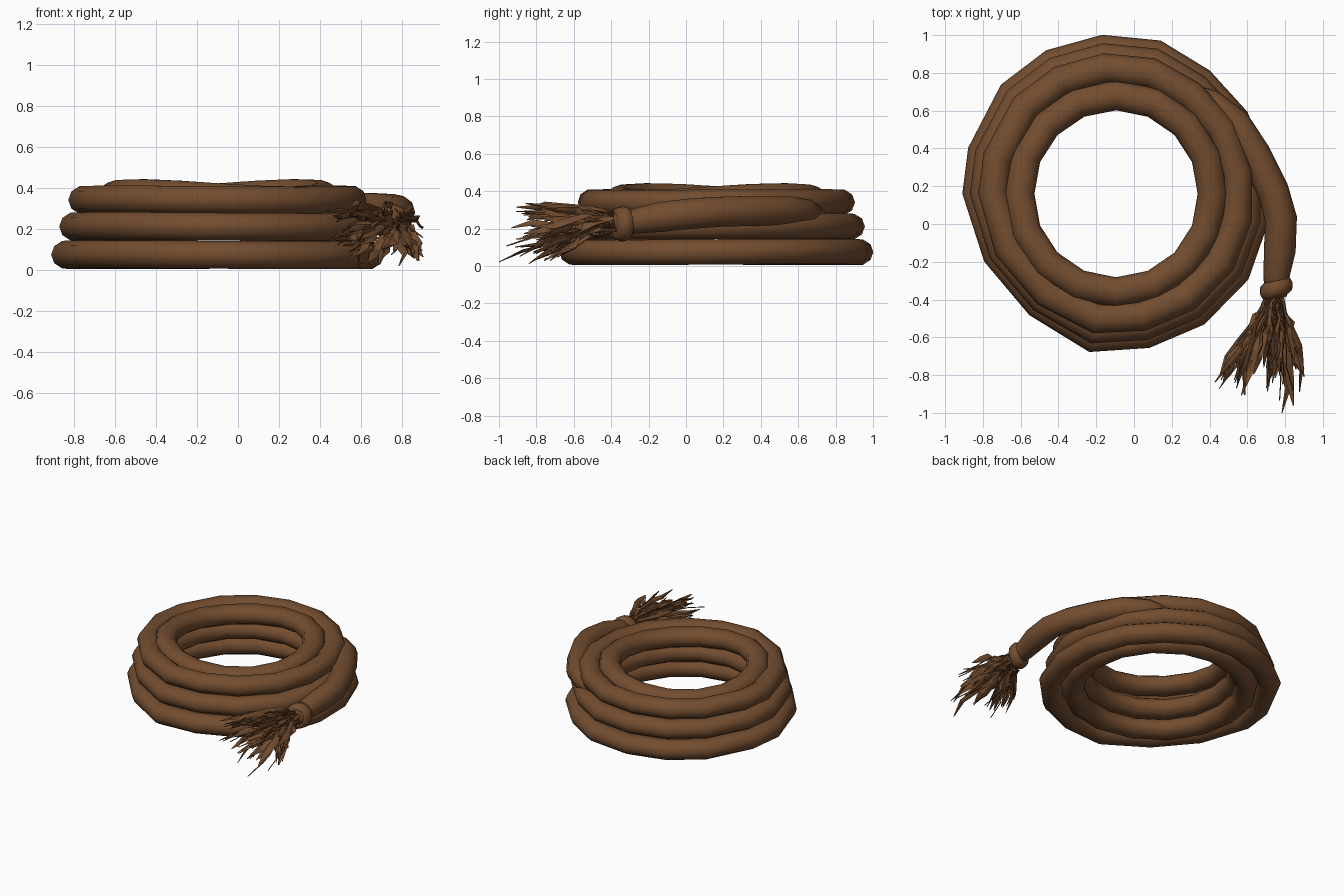
import bpy, bmesh, math, random
from mathutils import Vector

random.seed(4)
if "Cube" in bpy.data.objects:
    bpy.data.objects.remove(bpy.data.objects["Cube"])

brown = bpy.data.materials.new("rope brown")
brown.use_nodes = True
brown.diffuse_color = (0.17, 0.074, 0.029, 1)
brown.node_tree.nodes["Principled BSDF"].inputs["Base Color"].default_value = brown.diffuse_color


def sweep(bm, path, widths, heights, sides=10, closed=False, roll=0.0):
    """Sweep an oval section along a path and add it to the bmesh."""
    path = [Vector(p) for p in path]
    n = len(path)
    rings = []
    for i, p in enumerate(path):
        before = path[i - 1] if closed or i > 0 else p
        after = path[(i + 1) % n] if closed or i < n - 1 else p
        along = (after - before).normalized()
        side = along.cross(Vector((0, 0, 1))).normalized()
        up = side.cross(along)
        ring = []
        for k in range(sides):
            a = math.tau * k / sides
            u, v = widths[i] * math.cos(a), heights[i] * math.sin(a)
            c, s = math.cos(roll), math.sin(roll)
            ring.append(bm.verts.new(p + side * (u * c - v * s) + up * (u * s + v * c)))
        rings.append(ring)
    for i in range(n if closed else n - 1):
        a, b = rings[i], rings[(i + 1) % n]
        for k in range(sides):
            j = (k + 1) % sides
            bm.faces.new((a[k], a[j], b[j], b[k]))
    if not closed:
        bm.faces.new(rings[0][::-1])
        bm.faces.new(rings[-1])


def finish(bm, name, smooth=True):
    bmesh.ops.recalc_face_normals(bm, faces=bm.faces)
    mesh = bpy.data.meshes.new(name)
    bm.to_mesh(mesh)
    bm.free()
    mesh.materials.append(brown)
    for face in mesh.polygons:
        face.use_smooth = smooth
    obj = bpy.data.objects.new(name, mesh)
    bpy.context.collection.objects.link(obj)


def coil(name, corners, z, wave=0.0):
    """One closed turn of rope through (angle, radius) corners; wave lifts two sides."""
    path = []
    for angle, r in corners:
        a = math.radians(angle)
        rise = wave * math.cos(2 * a - 1.45)
        path.append((-0.095 + r * math.cos(a), 0.16 + r * math.sin(a), z + rise))
    bm = bmesh.new()
    sweep(bm, path, [0.08] * len(path), [0.071] * len(path), closed=True)
    finish(bm, name)


# Slightly uneven outer turns, narrowing towards the top
angles = (95, 116, 136, 163, 179, 207, 235, 261, 282, 304, 327, 349, 10, 32, 53, 74)
radii = (.765, .765, .76, .74, .735, .705, .71, .77, .755, .755, .755, .74, .735, .74, .74, .765)
for level, z, drop, even in (("bottom", 0.075, 0.0, 0.0),
                             ("middle", 0.212, 0.042, 0.2),
                             ("top", 0.341, 0.09, 0.5)):
    corners = [(a, r + (0.748 - r) * even - drop) for a, r in zip(angles, radii)]
    coil(level + "_outer_coil", corners, z, wave=0.003)

# Even inner turns, the top one gently waving
for level, z, radius, wave in (("bottom", 0.075, 0.595, 0),
                               ("middle", 0.212, 0.55, 0),
                               ("top", 0.357, 0.512, 0.018)):
    corners = [(90 + i * 22.5, radius + 0.01 * abs(math.cos(math.tau * i / 16)))
               for i in range(16)]
    coil(level + "_inner_coil", corners, z, wave)

# Loose tail leaving the middle turn, tapering to a buried start
tail = [(0.28, 0.715, 0.285), (0.405, 0.65, 0.29), (0.533, 0.54, 0.297),
        (0.64, 0.37, 0.295), (0.735, 0.18, 0.29), (0.778, 0.03, 0.28),
        (0.772, -0.14, 0.262), (0.755, -0.27, 0.24), (0.75, -0.38, 0.225)]
thick = [0.03, 0.065, 0.08, 0.084, 0.084, 0.085, 0.084, 0.07, 0.06]
bm = bmesh.new()
sweep(bm, tail, thick, thick)
finish(bm, "rope_tail")

# Binding ring around the tail end
bm = bmesh.new()
centre = Vector((0.753, -0.34, 0.225))
axis = Vector((-0.2, 1, 0)).normalized()
rings = []
for i in range(14):
    a = math.tau * i / 14
    spoke = Vector((0.055 * math.cos(a), 0.018 * math.cos(a), 0.062 * math.sin(a)))
    out = spoke.normalized()
    rings.append([bm.verts.new(centre + spoke + out * 0.034 * math.cos(b) + axis * 0.047 * math.sin(b))
                  for b in (math.tau * k / 8 for k in range(8))])
for i in range(14):
    a, b = rings[i], rings[(i + 1) % 14]
    for k in range(8):
        j = (k + 1) % 8
        bm.faces.new((a[k], a[j], b[j], b[k]))
finish(bm, "tail_binding")

# Frayed fibres, gathered in two tufts
bm = bmesh.new()
for i in range(76):
    left_tuft = i % 2 == 0
    angle = random.uniform(14, 40) if left_tuft else random.uniform(-24, 8)
    length = random.uniform(0.34, 0.56) if left_tuft else \
        random.uniform(0.38, 0.63) - 0.011 * abs(angle + 6)
    a = math.radians(angle)
    root = Vector((0.75 + random.uniform(-0.035, 0.035), -0.36, 0.225 + random.uniform(-0.04, 0.04)))
    tip = Vector((0.75 - length * math.sin(a), -0.4 - length * math.cos(a),
                  random.uniform(0.02, 0.33)))
    path = []
    for k in range(6):
        t = k / 5
        p = root.lerp(tip, t)
        p.z += 0.02 * math.sin(math.pi * t)
        if k:
            p += Vector([random.uniform(-0.022, 0.022) for _ in range(3)])
        path.append(Vector((min(p.x, 0.9), max(p.y, -1.0), max(p.z, 0.008))))
    w = random.uniform(0.01, 0.022)
    widths = [w * f for f in (0.4, 0.5, 0.75, 1.1, 1.0, 0.15)]
    sweep(bm, path, widths, [0.003] * 6, sides=4, roll=random.uniform(0, math.pi))
finish(bm, "frayed_fibres", smooth=False)
